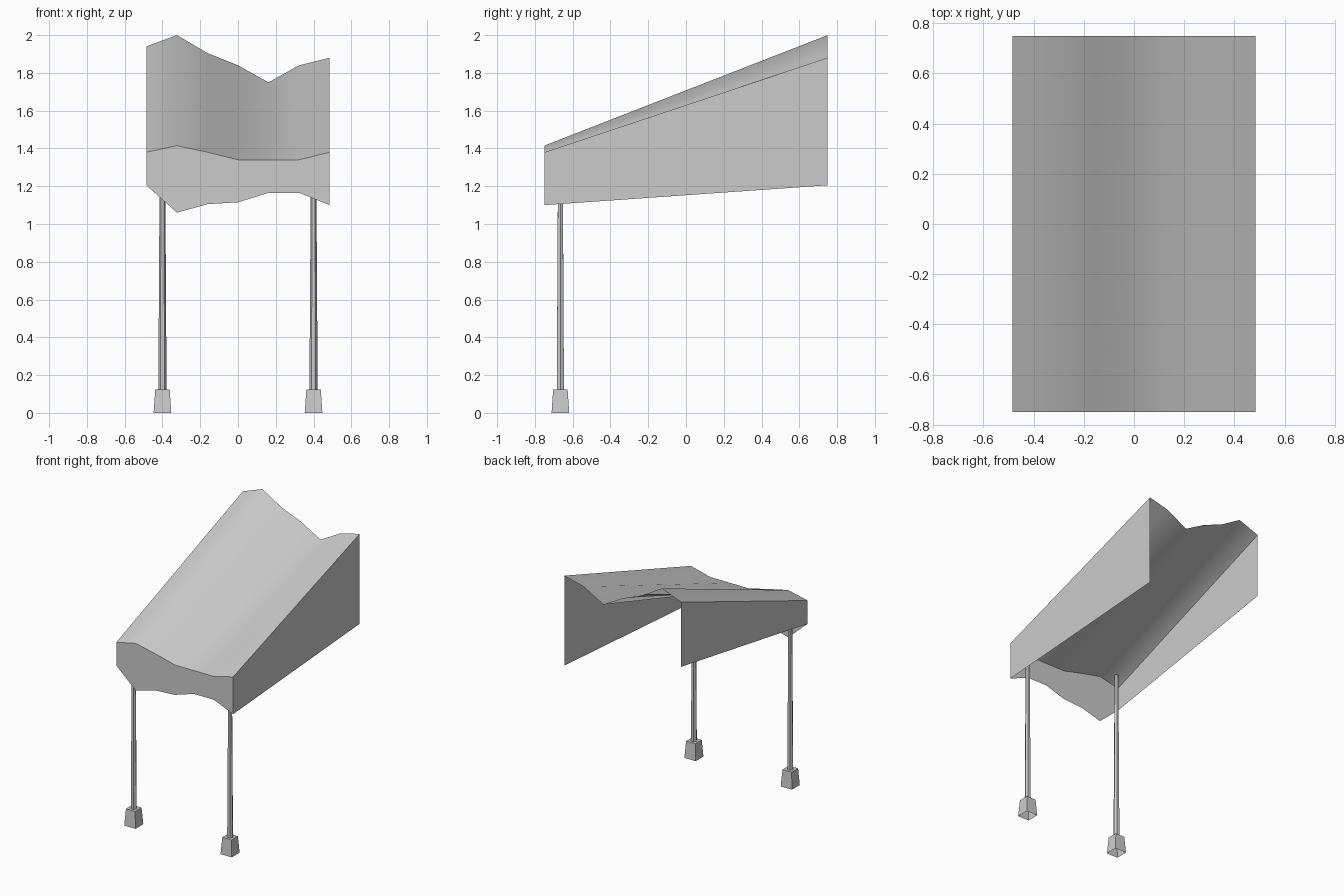
import bpy
import bmesh
import math

cube = bpy.data.objects.get("Cube")
if cube:
    bpy.data.objects.remove(cube, do_unlink=True)

grey = bpy.data.materials.new("plain_grey")
grey.use_nodes = True
COLOUR = (0.6, 0.6, 0.6, 1.0)
grey.diffuse_color = COLOUR
grey.node_tree.nodes["Principled BSDF"].inputs["Base Color"].default_value = COLOUR

HALF_W, HALF_L = 0.485, 0.75


def add_object(name, bm, smooth=False):
    mesh = bpy.data.meshes.new(name)
    for face in bm.faces:
        face.smooth = smooth
    bm.to_mesh(mesh)
    bm.free()
    mesh.materials.append(grey)
    obj = bpy.data.objects.new(name, mesh)
    bpy.context.collection.objects.link(obj)
    return obj


def strip(name, first, second, smooth=False):
    """Sheet of quads spanning two matching rows of points."""
    bm = bmesh.new()
    a = [bm.verts.new(p) for p in first]
    b = [bm.verts.new(p) for p in second]
    for i in range(len(a) - 1):
        bm.faces.new((a[i], a[i + 1], b[i + 1], b[i]))
    bm.normal_update()
    return add_object(name, bm, smooth)


def profile(heights, y):
    step = 2 * HALF_W / (len(heights) - 1)
    return [(-HALF_W + i * step, y, z) for i, z in enumerate(heights)]


def tapered(name, sides, r_bottom, r_top, z0, z1, x, y, turn=0.0, smooth=False):
    """Upright tapered prism, capped on top and open underneath."""
    bm = bmesh.new()
    rings = []
    for r, z in ((r_bottom, z0), (r_top, z1)):
        angles = [turn + math.tau * i / sides for i in range(sides)]
        rings.append([bm.verts.new((x + r * math.cos(t), y + r * math.sin(t), z))
                      for t in angles])
    low, high = rings
    for i in range(sides):
        j = (i + 1) % sides
        bm.faces.new((low[i], low[j], high[j], high[i]))
    bm.faces.new(high)
    bm.normal_update()
    return add_object(name, bm, smooth)


# Wavy sloping cloth roof with a hanging front flap
front_top = profile((1.38, 1.415, 1.38, 1.34, 1.34, 1.34, 1.38), -HALF_L)
back_top = profile((1.94, 2.0, 1.905, 1.84, 1.75, 1.84, 1.88), HALF_L)
front_hem = profile((1.205, 1.06, 1.105, 1.115, 1.165, 1.165, 1.10), -HALF_L)
strip("cloth_roof", front_top, back_top, smooth=True)
strip("front_flap", front_hem, front_top)

# Side flaps, open at the back
strip("left_flap", [front_hem[-1], (HALF_W, HALF_L, 1.205)],
      [front_top[-1], back_top[-1]])
strip("right_flap", [(-HALF_W, HALF_L, 1.455), front_hem[0]],
      [back_top[0], front_top[0]])

# Front poles standing in square feet
for side, x, top in (("left", 0.4, 1.37), ("right", -0.4, 1.415)):
    tapered(side + "_pole", 6, 0.022, 0.014, 0.1, top, x, -0.665)
    tapered(side + "_foot", 4, 0.066, 0.054, 0.0, 0.125, x, -0.665,
            turn=math.pi / 4)
